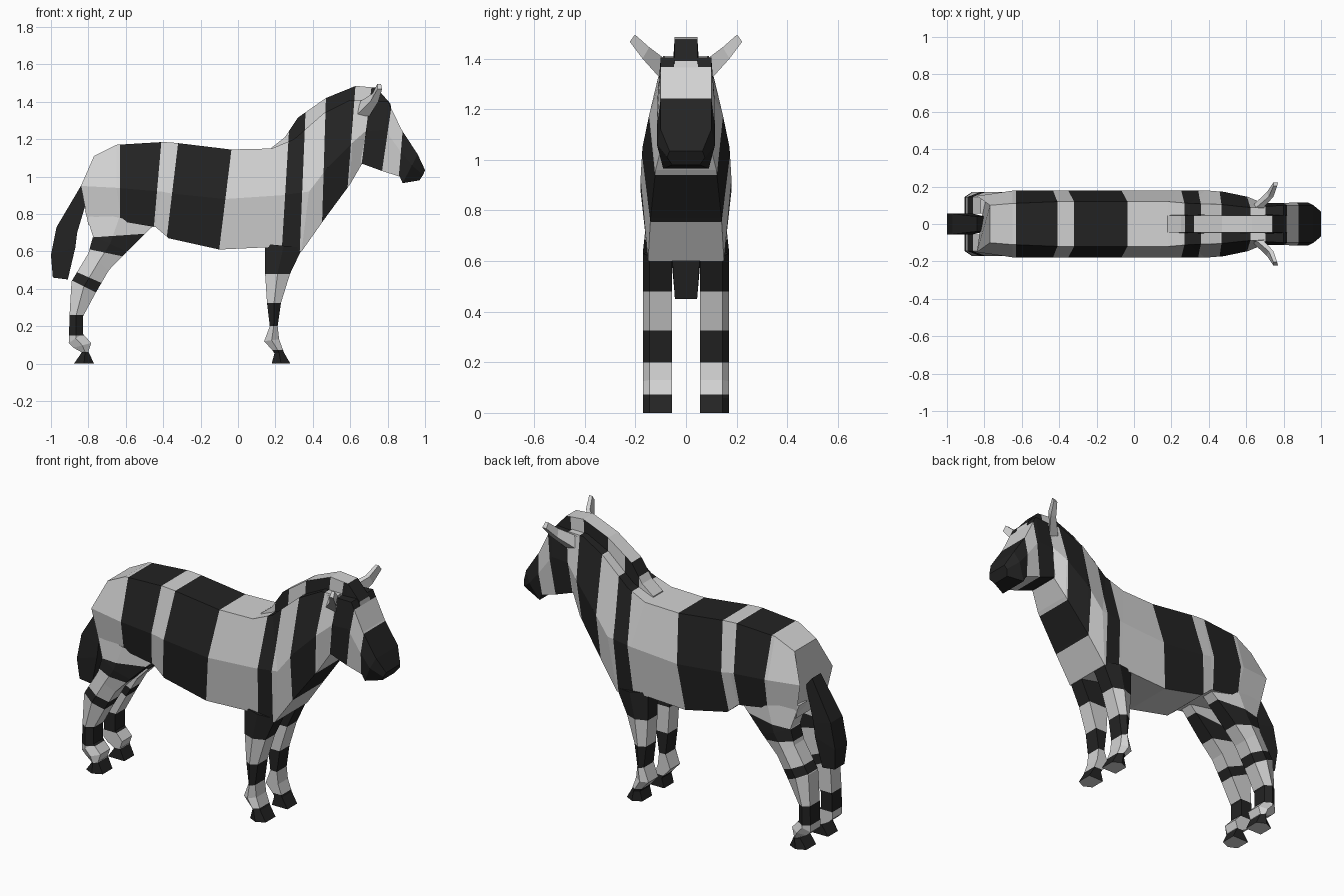
import bpy, bmesh
from mathutils import Vector


def material(name, value):
    m = bpy.data.materials.new(name)
    m.diffuse_color = (value, value, value, 1)
    return m


PALE, DARK = 0, 1
MATS = [material("pale_coat", 0.65), material("dark_stripe", 0.017)]


def loft(name, rings, borders=(), down=False, start=PALE, rule=None, mirror=False):
    """Skin closed rings, cut along stripe borders, colour the bands in turn."""
    bm = bmesh.new()
    loops = [[bm.verts.new(p) for p in r] for r in rings]
    n = len(loops[0])
    for a, b in zip(loops, loops[1:]):
        for i in range(n):
            j = (i + 1) % n
            bm.faces.new((a[i], a[j], b[j], b[i]))
    bm.faces.new(loops[0])
    bm.faces.new(loops[-1])
    bmesh.ops.recalc_face_normals(bm, faces=bm.faces[:])
    planes = []
    for (x1, z1), (x2, z2) in borders:
        no = Vector((z1 - z2, 0, x2 - x1)).normalized()
        if (down and no.z > 0) or (not down and no.x < 0):
            no.negate()
        co = Vector((x1, 0, z1))
        planes.append((co, no))
        bmesh.ops.bisect_plane(bm, geom=bm.verts[:] + bm.edges[:] + bm.faces[:],
                               plane_co=co, plane_no=no, dist=1e-5)
    bm.normal_update()
    for f in bm.faces:
        c = f.calc_center_median()
        f.material_index = (start + sum((c - co).dot(no) > 0 for co, no in planes)) % 2
        forced = rule(c, f.normal) if rule else None
        if forced is not None:
            f.material_index = forced
    me = bpy.data.meshes.new(name)
    bm.to_mesh(me)
    bm.free()
    for m in MATS:
        me.materials.append(m)
    ob = bpy.data.objects.new(name, me)
    bpy.context.collection.objects.link(ob)
    if mirror:
        mod = ob.modifiers.new("mirror", 'MIRROR')
        mod.use_axis = (False, True, False)
    return ob


def hexagon(top, mid, low):
    """Six-sided section from three (x, z, half width) levels."""
    right = [(x, -w, z) for x, z, w in (top, mid, low)]
    left = [(x, w, z) for x, z, w in (low, mid, top)]
    return right + left


# Stripe borders over body, head and mane, from rump to muzzle
COAT = [((-.63, 1.17), (-.63, .77)), ((-.41, 1.185), (-.45, .73)),
        ((-.32, 1.18), (-.38, .68)), ((-.035, 1.145), (-.10, .615)),
        ((.27, 1.2), (.235, .62)), ((.355, 1.2), (.33, .6)),
        ((.47, 1.42), (.45, .77)), ((.628, 1.485), (.588, .97)),
        ((.71, 1.45), (.663, 1.08)), ((.818, 1.36), (.77, 1.03)),
        ((.88, 1.24), (.858, .98))]


def belly(c, n):
    return PALE if n.z < -.85 and c.x < .3 else None


# Trunk and neck
loft("body", [hexagon(*s) for s in (
    ((-.77, 1.11, .10), (-.84, .95, .15), (-.80, .74, .13)),
    ((-.65, 1.17, .11), (-.65, .94, .178), (-.62, .76, .15)),
    ((-.40, 1.185, .12), (-.41, .92, .18), (-.44, .73, .15)),
    ((-.33, 1.18, .12), (-.36, .91, .18), (-.37, .67, .15)),
    ((-.04, 1.145, .12), (-.07, .88, .18), (-.10, .61, .15)),
    ((.18, 1.15, .12), (.23, .90, .18), (.22, .625, .15)),
    ((.30, 1.20, .11), (.38, .92, .18), (.34, .60, .15)),
    ((.46, 1.34, .105), (.48, 1.05, .172), (.46, .77, .14)),
    ((.60, 1.41, .09), (.61, 1.18, .145), (.60, .96, .12)),
    ((.70, 1.41, .085), (.69, 1.25, .11), (.67, 1.08, .09)))],
    COAT, rule=belly)

# Head
loft("head", [hexagon(*s) for s in (
    ((.63, 1.40, .09), (.64, 1.24, .11), (.66, 1.07, .10)),
    ((.80, 1.405, .10), (.785, 1.25, .112), (.77, 1.03, .10)),
    ((.875, 1.25, .10), (.865, 1.14, .115), (.865, 1.0, .095)),
    ((.96, 1.12, .10), (.93, 1.06, .115), (.88, .965, .09)),
    ((1.0, 1.035, .065), (.99, 1.01, .075), (.97, .98, .055)))], COAT)


# Upright mane with a pale crest
def crest(c, n):
    if n.x > .8 and c.x > .8:
        return PALE
    if abs(n.y) < .3 and .32 < c.x < .74:
        return PALE


loft("mane", [[(xt, -.045, zt), (xt, .045, zt), (xb, .053, zb), (xb, -.053, zb)]
              for xt, zt, xb, zb in (
    (.18, 1.155, .17, 1.10), (.25, 1.21, .30, 1.10), (.32, 1.315, .38, 1.2),
    (.47, 1.42, .50, 1.28), (.63, 1.485, .63, 1.35),
    (.74, 1.475, .74, 1.35), (.815, 1.39, .825, 1.33))], COAT, rule=crest)

# Ears, pale with a dark lower front
loft("ears", [
    [(.635, .10, 1.33), (.70, .10, 1.32), (.69, .085, 1.40), (.65, .085, 1.40)],
    [(.71, .17, 1.405), (.75, .172, 1.40), (.745, .145, 1.445), (.72, .145, 1.445)],
    [(.745, .222, 1.467), (.77, .222, 1.467), (.765, .202, 1.495), (.745, .202, 1.495)]],
    rule=lambda c, n: DARK if n.z < -.2 and n.x > 0 else PALE, mirror=True)

# Tail
loft("tail", [[(xb, -w, zb), (xb, w, zb), (xf, w, zf), (xf, -w, zf)]
              for xb, zb, xf, zf, w in (
    (-.84, .95, -.80, .90, .04), (-.97, .73, -.86, .70, .055),
    (-1.0, .58, -.87, .62, .055), (-.99, .46, -.91, .45, .044))], start=DARK)


# Legs: five-sided sections from back and front edge points
def leg_ring(xb, zb, xf, zf, out=.17):
    xm, zm = (xb + xf) / 2, (zb + zf) / 2
    return [(xb, .055, zb), (xf, .055, zf), (xf, out - .025, zf),
            (xm, out, zm), (xb, out - .025, zb)]


def sole(c, n):
    return PALE if n.z < -.9 and c.z < .01 else None


loft("hind_legs", [leg_ring(*s) for s in (
    (-.82, .82, -.45, .74, .155), (-.775, .68, -.593, .60),
    (-.80, .59, -.69, .50), (-.89, .44, -.76, .38),
    (-.90, .27, -.83, .25), (-.905, .11, -.83, .16),
    (-.88, .085, -.785, .11), (-.835, .06, -.80, .065),
    (-.877, 0, -.77, 0))],
    [((-.78, .675), (-.56, .69)), ((-.79, .61), (-.60, .57)),
     ((-.875, .495), (-.75, .44)), ((-.89, .445), (-.77, .385)),
     ((-.90, .26), (-.83, .26)), ((-.90, .15), (-.83, .15)),
     ((-.90, .062), (-.77, .062))], down=True, rule=sole, mirror=True)

loft("front_legs", [leg_ring(*s) for s in (
    (.144, .64, .345, .62), (.145, .48, .278, .48), (.155, .325, .23, .325),
    (.17, .20, .212, .20), (.14, .12, .22, .13), (.185, .07, .24, .075),
    (.195, .055, .245, .06), (.18, 0, .28, 0))],
    [((.1, .48), (.3, .48)), ((.1, .325), (.3, .325)), ((.1, .20), (.3, .20)),
     ((.1, .072), (.3, .072))], down=True, start=DARK, rule=sole, mirror=True)
